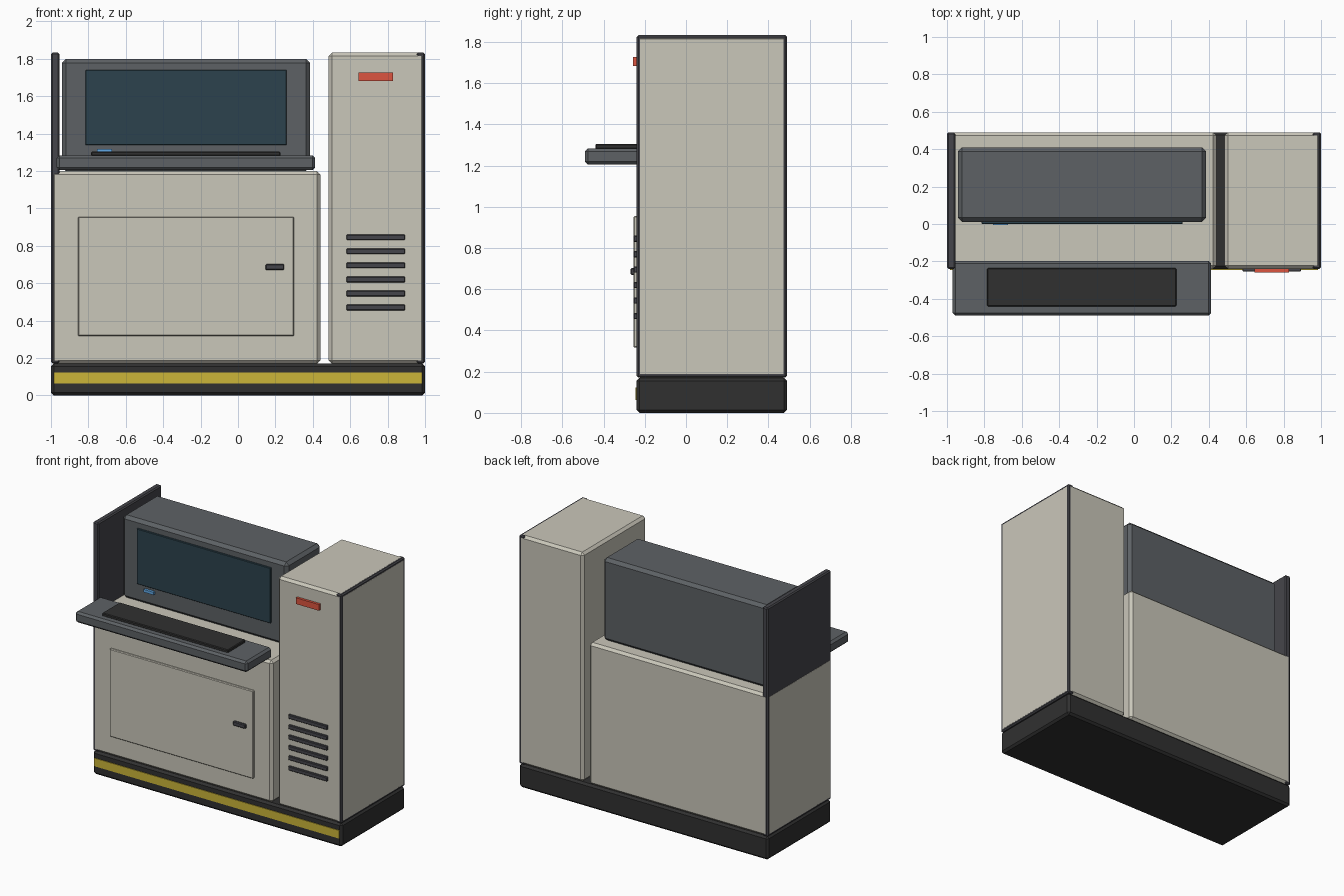
import bpy

if "Cube" in bpy.data.objects:
    bpy.data.objects.remove(bpy.data.objects["Cube"])

COLORS = {
    "beige": (0.59, 0.57, 0.49, 1),
    "slate": (0.11, 0.12, 0.13, 1),
    "dark": (0.06, 0.06, 0.07, 1),
    "black": (0.03, 0.03, 0.03, 1),
    "glass": (0.025, 0.055, 0.075, 1),
    "yellow": (0.60, 0.46, 0.04, 1),
    "red": (0.72, 0.09, 0.05, 1),
    "blue": (0.12, 0.40, 0.80, 1),
}
MATS = {}
for key, rgba in COLORS.items():
    MATS[key] = bpy.data.materials.new(key)
    MATS[key].diffuse_color = rgba


def box(name, x, y, z, color, bevel=0.0):
    """Chamfered box from (min, max) ranges on each axis."""
    bpy.ops.mesh.primitive_cube_add(
        size=1, location=[(a + b) / 2 for a, b in (x, y, z)])
    ob = bpy.context.object
    ob.name = name
    ob.scale = [b - a for a, b in (x, y, z)]
    bpy.ops.object.transform_apply(location=False, rotation=False, scale=True)
    ob.data.materials.append(MATS[color])
    if bevel:
        mod = ob.modifiers.new("chamfer", 'BEVEL')
        mod.width = bevel
        mod.segments = 1
    return ob


F, B = -0.24, 0.49  # front and back of the body

# Plinth with warning stripe
box("plinth", (-1, 1), (F, B), (0, 0.17), "black", 0.015)
box("warning_stripe", (-0.985, 0.985), (F - 0.005, F + 0.01), (0.063, 0.122), "yellow")

# Main cabinet and tall tower
box("cabinet", (-1, 0.44), (F, B), (0.17, 1.2), "beige", 0.018)
box("tower", (0.485, 1), (F, B), (0.17, 1.833), "beige", 0.018)

# Full-height side panels, a hair inside the body faces
for name, x in (("left_side_panel", (-0.9995, -0.955)),
                ("right_side_panel", (0.955, 0.9995))):
    box(name, x, (F + 0.0005, B - 0.0005), (0.1705, 1.8325), "dark", 0.008)

# Display housing, screen and indicator
box("display_housing", (-0.942, 0.385), (0.012, 0.41), (1.2, 1.8), "slate", 0.022)
box("screen", (-0.815, 0.26), (0.0, 0.02), (1.338, 1.74), "glass", 0.003)
box("indicator", (-0.755, -0.675), (-0.006, 0.02), (1.297, 1.317), "blue")

# Console shelf and keyboard
box("console_shelf", (-0.97, 0.413), (-0.49, -0.197), (1.204, 1.284), "slate", 0.015)
box("keyboard", (-0.785, 0.227), (-0.44, -0.236), (1.28, 1.304), "black", 0.005)

# Cabinet door and handle
box("door", (-0.855, 0.30), (F - 0.015, F + 0.005), (0.317, 0.955), "beige", 0.005)
box("door_handle", (0.147, 0.247), (F - 0.03, F - 0.01), (0.67, 0.702), "dark", 0.005)

# Tower vents and alarm lamp
for i in range(6):
    z = 0.47 + 0.075 * i
    box(f"vent_slat_{i + 1}", (0.58, 0.893), (F - 0.015, F + 0.005),
        (z - 0.015, z + 0.015), "dark", 0.004)
box("alarm_lamp", (0.645, 0.83), (F - 0.018, F + 0.005), (1.682, 1.727), "red")

for m in bpy.data.materials:
    if m.users and not m.is_grease_pencil:
        m.use_nodes = True
        m.node_tree.nodes["Principled BSDF"].inputs["Base Color"].default_value = m.diffuse_color
